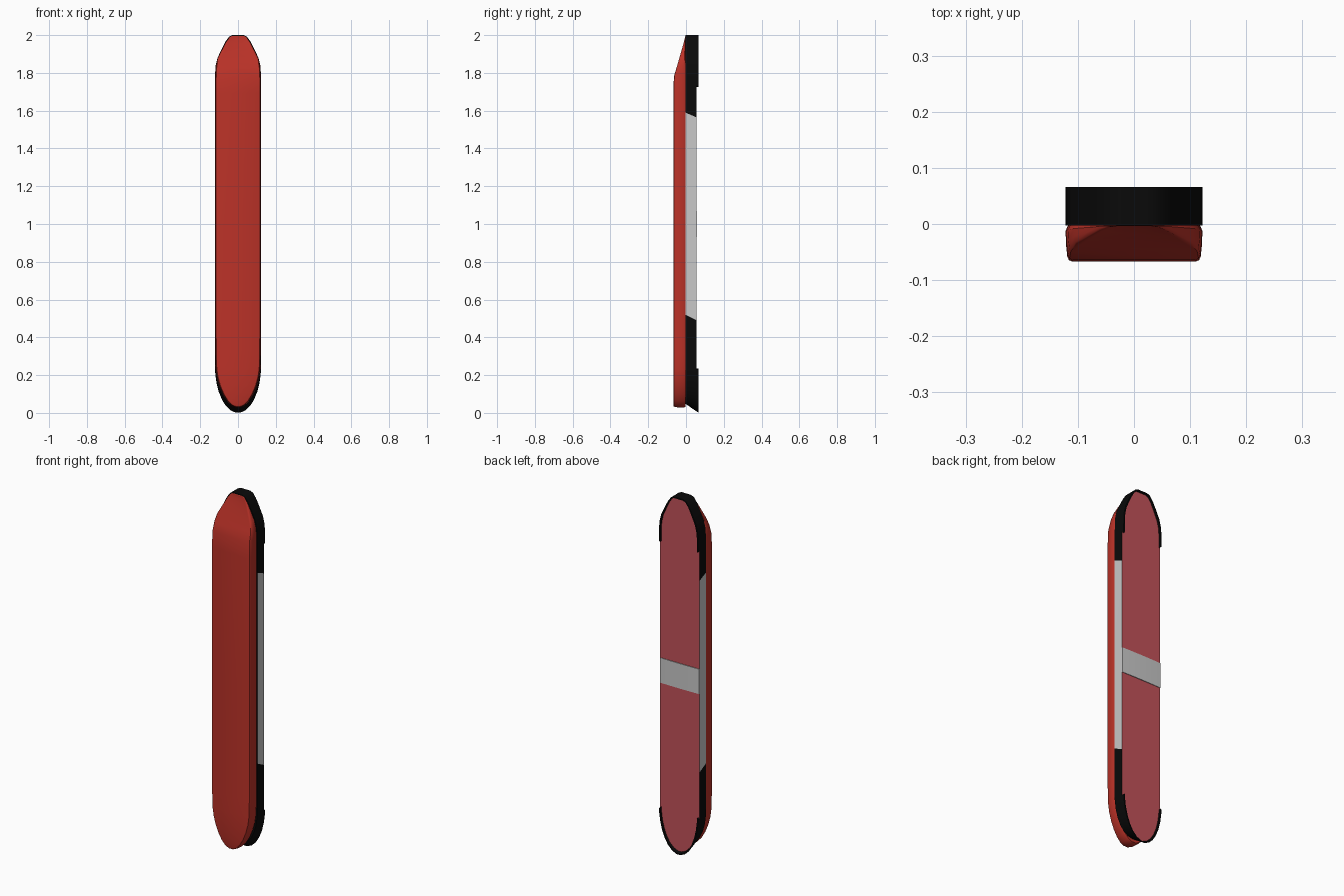
import bpy, bmesh, math

if "Cube" in bpy.data.objects:
    bpy.data.objects.remove(bpy.data.objects["Cube"])


def material(name, r, g, b):
    m = bpy.data.materials.new(name)
    m.diffuse_color = (r, g, b, 1)
    m.use_nodes = True
    m.node_tree.nodes["Principled BSDF"].inputs["Base Color"].default_value = m.diffuse_color
    return m


RED = material("bright red", 0.50, 0.032, 0.021)
BLACK = material("black", 0.003, 0.003, 0.003)
SILVER = material("silver grey", 0.58, 0.58, 0.58)
ROSE = material("dull rose red", 0.54, 0.085, 0.10)


def finish(name, bm, mats, angle=30):
    bmesh.ops.recalc_face_normals(bm, faces=bm.faces)
    me = bpy.data.meshes.new(name)
    bm.to_mesh(me)
    bm.free()
    for m in mats:
        me.materials.append(m)
    ob = bpy.data.objects.new(name, me)
    bpy.context.collection.objects.link(ob)
    bpy.ops.object.select_all(action='DESELECT')
    ob.select_set(True)
    bpy.context.view_layer.objects.active = ob
    bpy.ops.object.shade_smooth_by_angle(angle=math.radians(angle))
    return ob


def loft(bm, rings):
    """Skin mirrored half outlines, listed bottom to top, and cap both ends."""
    n = len(rings[0])
    loops = [[bm.verts.new(p) for p in r] +
             [bm.verts.new((-x, y, z)) for x, y, z in reversed(r)] for r in rings]
    sides, caps = [], []
    for a, b in zip(loops, loops[1:]):
        for i in range(2 * n):
            j = (i + 1) % (2 * n)
            sides.append(bm.faces.new((a[i], a[j], b[j], b[i])))
    for k in (0, -1):
        c = loops[k]
        caps.append([bm.faces.new((c[i], c[i + 1], c[-2 - i], c[-1 - i]))
                     for i in range(n - 1)])
    return sides, caps


# Front shell: rounded outline, chamfered rim, upper end sloping backwards
SHELL = [(.012, .028), (.035, .038), (.058, .062), (.08, .098), (.098, .14),
         (.111, .185), (.118, .23), (.121, .32), (.122, 1.0), (.122, 1.70),
         (.121, 1.79), (.118, 1.84), (.107, 1.88), (.085, 1.922),
         (.062, 1.965), (.045, 1.988), (.03, 1.996)]


def front_depth(z):
    return -0.067 if z < 1.78 else -0.067 + 0.064 * (z - 1.78) / 0.218


def shell_ring(t, inset):
    ring = []
    for x, z in SHELL:
        zz = 1 + (z - 1) * (1 - inset)
        ring.append((x * (1 - inset / .122), -0.003 + (front_depth(z) + .003) * t, zz))
    return ring


bm = bmesh.new()
loft(bm, [shell_ring(0, .004), shell_ring(.15, 0), shell_ring(.55, .001),
          shell_ring(.85, .003), shell_ring(.96, .006), shell_ring(1, .012)])
finish("front_shell", bm, [RED], 40)

# Frame outline: half width, height at the front edge, height at the back edge
FRAME = [(.012, .048, .001), (.04, .055, .014), (.065, .072, .038), (.085, .096, .07),
         (.102, .132, .112), (.114, .172, .16), (.120, .215, .205), (.122, .23, .23),
         (.1225, .52, .485), (.1225, 1.59, 1.56), (.122, 1.73, 1.73), (.121, 1.80, 1.80),
         (.118, 1.84, 1.84), (.108, 1.88, 1.88), (.087, 1.925, 1.925),
         (.065, 1.968, 1.968), (.047, 1.992, 1.992), (.03, 2.0, 2.0)]


def frame_ring(y, part=FRAME, inset=0.0):
    t = max(0, min(1, y / .066))
    return [(x * (1 - inset / .122), y, 1 + (a + (b - a) * t - 1) * (1 - inset))
            for x, a, b in part]


# Frame body: black ends, silver sides, rose back panel
bm = bmesh.new()
sides, caps = loft(bm, [frame_ring(-.003), frame_ring(.055)])
for f in sides:
    if .6 < f.calc_center_median().z < 1.5:
        f.material_index = 1
for f in caps[1]:
    f.material_index = 2
finish("frame_with_back_panel", bm, [BLACK, SILVER, ROSE])

# Raised thin lips around both ends of the back panel
for name, part in (("lower_lip", FRAME[:8]), ("upper_lip", FRAME[10:])):
    bm = bmesh.new()
    strips = []
    for y, inset in ((.054, 0), (.066, 0), (.066, .007), (.054, .007)):
        r = frame_ring(y, part, inset)
        m = [(-x, yy, z) for x, yy, z in r]
        path = r[::-1] + m if name == "lower_lip" else r + m[::-1]
        strips.append([bm.verts.new(p) for p in path])
    for k in range(4):
        a, b = strips[k], strips[(k + 1) % 4]
        for i in range(len(a) - 1):
            bm.faces.new((a[i], a[i + 1], b[i + 1], b[i]))
    for i in (0, -1):
        bm.faces.new([s[i] for s in strips])
    finish(name, bm, [BLACK])

# Slightly bowed band across the back panel
bm = bmesh.new()
cols = []
for i in range(13):
    u = i / 6 - 1
    y = .057 + .002 * (1 - u * u)
    cols.append([bm.verts.new((.122 * u, yy, z))
                 for yy, z in ((.054, .93), (y, .93), (y, 1.07), (.054, 1.07))])
for a, b in zip(cols, cols[1:]):
    for k in range(4):
        bm.faces.new((a[k], a[(k + 1) % 4], b[(k + 1) % 4], b[k]))
bm.faces.new(cols[0])
bm.faces.new(cols[-1])
finish("back_band", bm, [SILVER])
